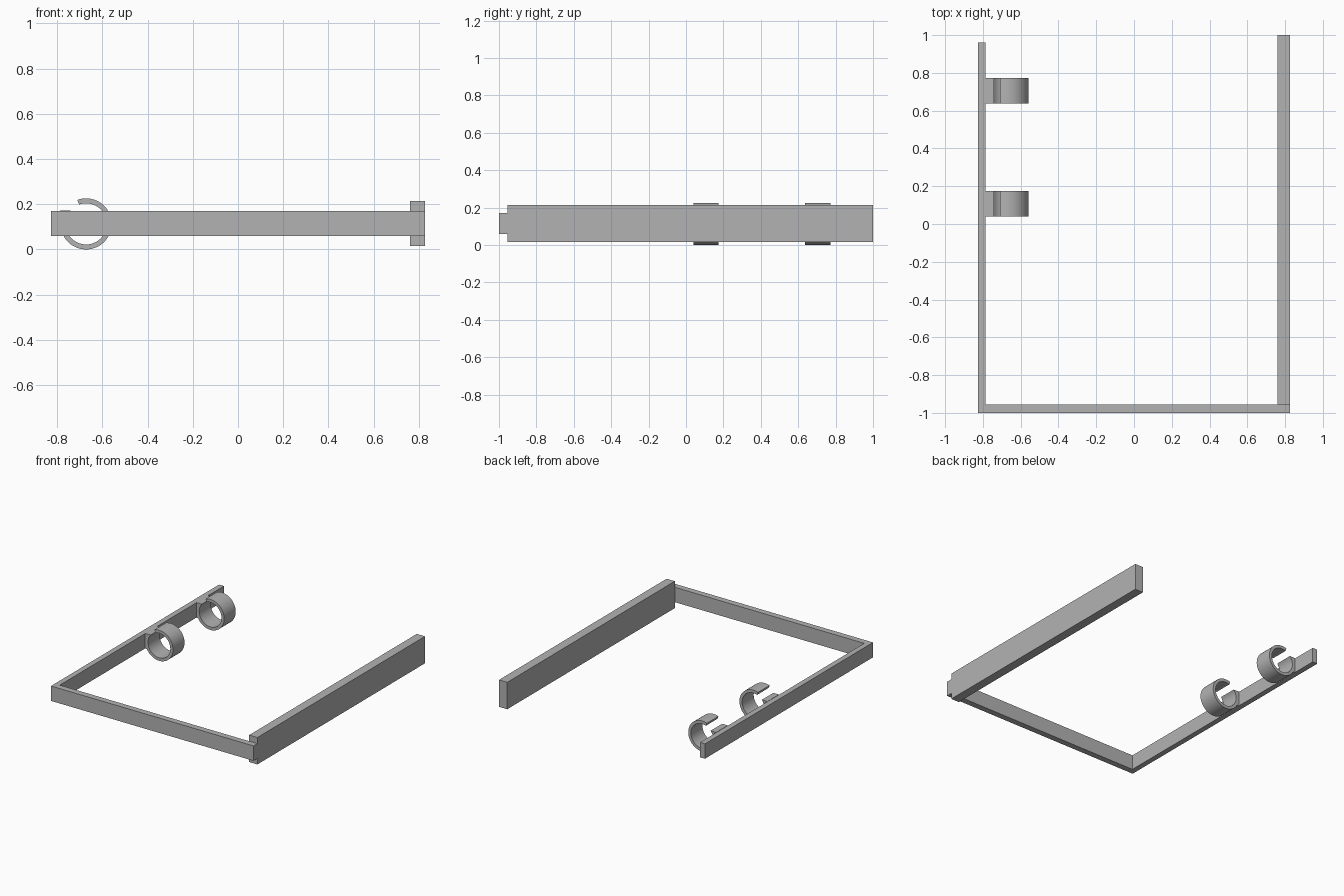
import bpy
import bmesh
from math import radians, degrees, asin, cos, sin, pi

cube = bpy.data.objects.get("Cube")
if cube:
    bpy.data.objects.remove(cube, do_unlink=True)

grey = bpy.data.materials.new("plain grey")
grey.use_nodes = True
COLOUR = (0.45, 0.45, 0.45, 1)
grey.diffuse_color = COLOUR
grey.node_tree.nodes["Principled BSDF"].inputs["Base Color"].default_value = COLOUR


def extrude_profile(name, points, axis, start, end):
    """Extrude a closed outline along y (points are x, z) or z (points are x, y)."""
    bm = bmesh.new()
    place = (lambda a, b: (a, start, b)) if axis == "y" else (lambda a, b: (a, b, start))
    face = bm.faces.new([bm.verts.new(place(a, b)) for a, b in points])
    extruded = bmesh.ops.extrude_face_region(bm, geom=[face])["geom"]
    step = (0, end - start, 0) if axis == "y" else (0, 0, end - start)
    bmesh.ops.translate(bm, vec=step,
                        verts=[v for v in extruded if isinstance(v, bmesh.types.BMVert)])
    bmesh.ops.recalc_face_normals(bm, faces=bm.faces)
    mesh = bpy.data.meshes.new(name)
    bm.to_mesh(mesh)
    bm.free()
    mesh.materials.append(grey)
    obj = bpy.data.objects.new(name, mesh)
    bpy.context.collection.objects.link(obj)
    return obj


LOW, HIGH = 0.06, 0.17          # height range of the slim bars
INNER_X, FRONT_Y = -0.787, -0.955

# L-shaped slim frame: front bar and left-hand arm in one piece
extrude_profile("slim_frame", [
    (-0.827, -1), (0.827, -1), (0.827, FRONT_Y),
    (INNER_X, FRONT_Y), (INNER_X, 0.96), (-0.827, 0.96)], "z", LOW, HIGH)

# Tall side rail
extrude_profile("tall_rail", [
    (0.76, FRONT_Y), (0.827, FRONT_Y), (0.827, 1), (0.76, 1)], "z", 0.016, 0.215)

# Open clip: broken ring joined to a mounting block
CX, CZ, OUTER, INNER = -0.672, 0.113, 0.113, 0.091
TOP = HIGH + 0.002


def arc(radius, first, last, steps=48):
    angles = [first + (last - first) * i / steps for i in range(steps + 1)]
    return [(CX + radius * cos(a), CZ + radius * sin(a)) for a in angles]


lip = radians(110)
outer_end = -pi - asin((LOW - CZ) / OUTER)
inner_end = -pi - asin((TOP - CZ) / INNER)
outline = (arc(OUTER, lip, outer_end)
           + [(INNER_X, LOW), (INNER_X, TOP)]
           + arc(INNER, inner_end, lip))

for name, y in (("front_clip", 0.04), ("rear_clip", 0.637)):
    clip = extrude_profile(name, outline, "y", y, y + 0.135)
    bpy.ops.object.select_all(action="DESELECT")
    clip.select_set(True)
    bpy.context.view_layer.objects.active = clip
    bpy.ops.object.shade_smooth_by_angle(angle=radians(30))
